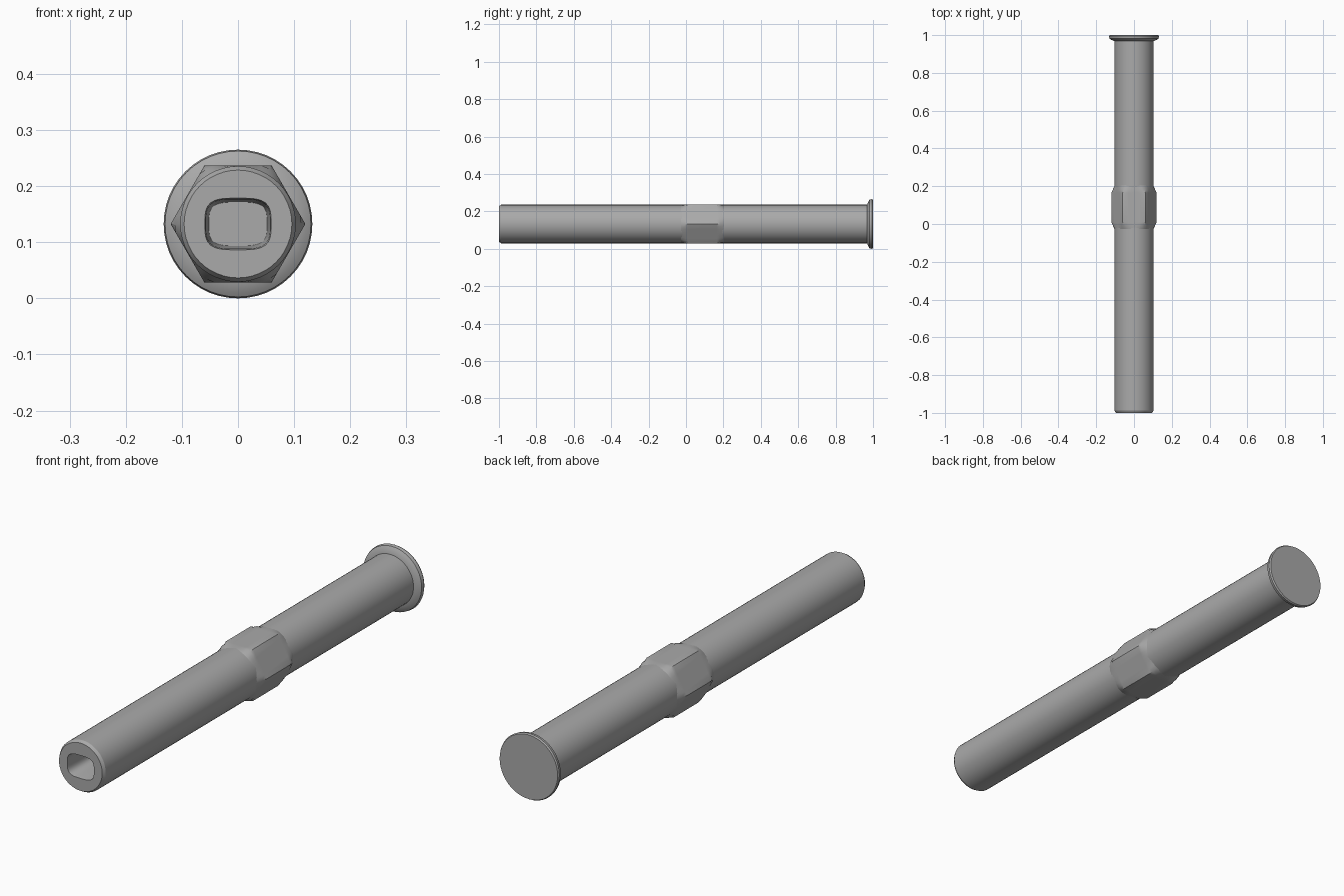
import bpy, bmesh, math

if "Cube" in bpy.data.objects:
    bpy.data.objects.remove(bpy.data.objects["Cube"])

AXIS_Z = 0.1325   # height of the long axis
SIDES = 48

metal = bpy.data.materials.new("grey_metal")
metal.diffuse_color = (0.4, 0.4, 0.4, 1)
metal.use_nodes = True
metal.node_tree.nodes["Principled BSDF"].inputs["Base Color"].default_value = metal.diffuse_color


def circle(r):
    return lambda a: r


def hexagon(apothem, cap):
    # hexagon with corners at +-x, cut back by a circle of radius cap
    def f(a):
        d = (a - math.pi / 6 + math.pi / 6) % (math.pi / 3) - math.pi / 6
        return min(apothem / math.cos(d), cap)
    return f


def oblong(w, h, n=3.6):
    def f(a):
        return (abs(math.cos(a) / w) ** n + abs(math.sin(a) / h) ** n) ** (-1 / n)
    return f


def loft(name, sections):
    # sections: list of (y, radius function), closed at both ends
    bm = bmesh.new()
    rings = []
    for y, f in sections:
        ring = []
        for i in range(SIDES):
            a = 2 * math.pi * i / SIDES
            ring.append(bm.verts.new((f(a) * math.cos(a), y, AXIS_Z + f(a) * math.sin(a))))
        rings.append(ring)
    for r0, r1 in zip(rings, rings[1:]):
        for i in range(SIDES):
            j = (i + 1) % SIDES
            bm.faces.new((r0[i], r0[j], r1[j], r1[i]))
    bm.faces.new(rings[0])
    bm.faces.new(rings[-1])
    bmesh.ops.recalc_face_normals(bm, faces=bm.faces)
    me = bpy.data.meshes.new(name)
    bm.to_mesh(me)
    bm.free()
    me.materials.append(metal)
    ob = bpy.data.objects.new(name, me)
    bpy.context.collection.objects.link(ob)
    bpy.ops.object.select_all(action='DESELECT')
    ob.select_set(True)
    bpy.context.view_layer.objects.active = ob
    bpy.ops.object.shade_smooth_by_angle(angle=math.radians(25))
    return ob


# Long round shaft with an oblong socket in the front end
loft("shaft", [
    (-0.86, oblong(0.052, 0.039)),
    (-0.99, oblong(0.057, 0.044)),
    (-1.0, oblong(0.059, 0.046)),
    (-1.0, circle(0.096)),
    (-0.988, circle(0.103)),
    (0.985, circle(0.103)),
])

# Hexagonal collar with tapered ends
def hex_at(y, cap):
    return (y, hexagon(0.104, cap))

loft("hex_collar", [
    hex_at(-0.03, 0.102), hex_at(-0.005, 0.113), hex_at(0.01, 0.121),
    hex_at(0.165, 0.121), hex_at(0.18, 0.113), hex_at(0.205, 0.102),
])

# Wide flat disc on the back end
loft("end_flange", [
    (0.968, circle(0.102)), (0.976, circle(0.122)), (0.981, circle(0.13)),
    (0.994, circle(0.1325)), (1.0, circle(0.129)),
])
